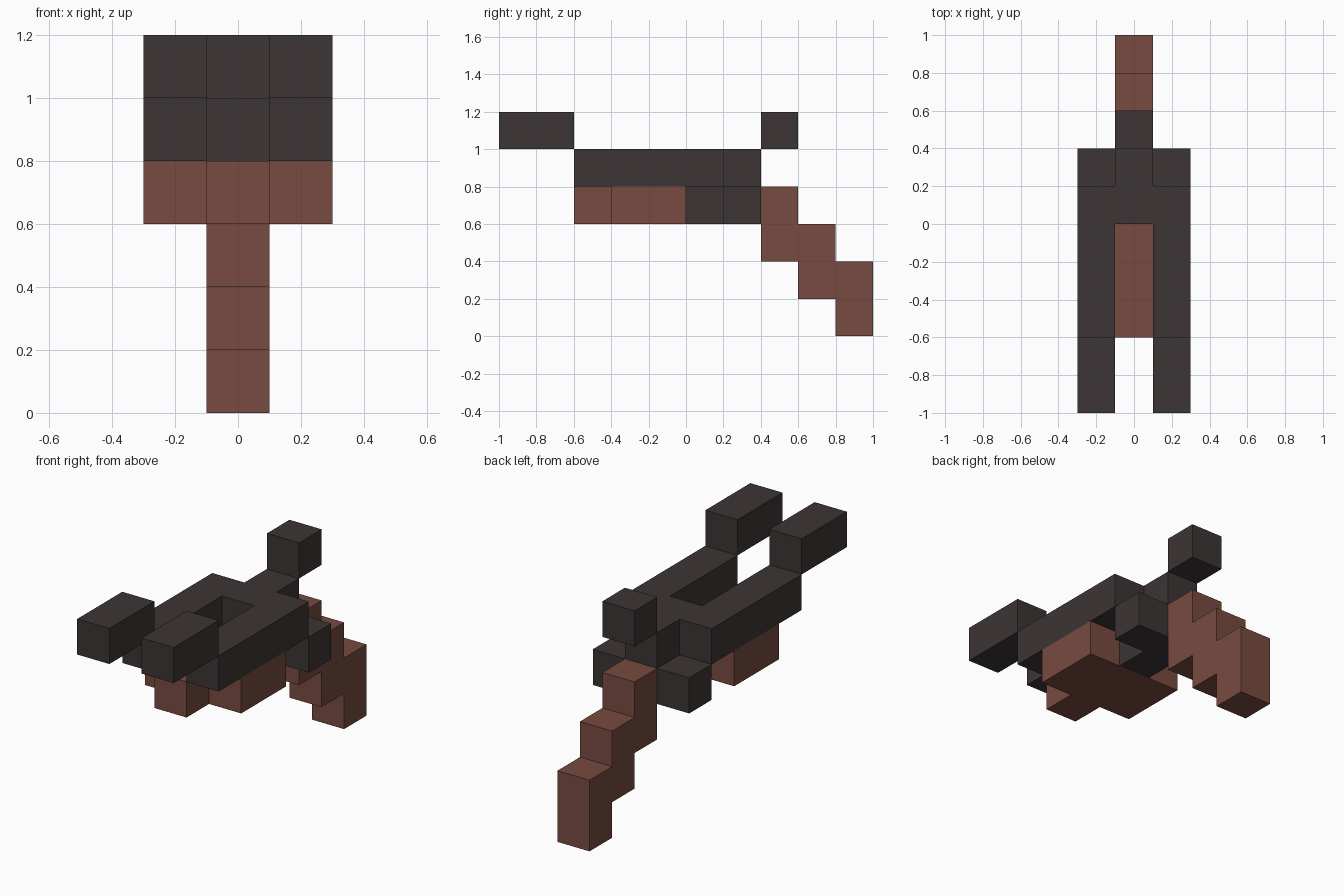
import bpy
import bmesh
from mathutils import Matrix, Vector

U = 0.2  # edge length of one block

cube = bpy.data.objects.get("Cube")
if cube:
    bpy.data.objects.remove(cube, do_unlink=True)


def make_material(name, rgb):
    mat = bpy.data.materials.new(name)
    mat.use_nodes = True
    color = (*rgb, 1.0)
    mat.diffuse_color = color
    bsdf = next(n for n in mat.node_tree.nodes if n.type == 'BSDF_PRINCIPLED')
    bsdf.inputs["Base Color"].default_value = color
    return mat


DARK = make_material("dark_metal", (0.045, 0.036, 0.035))
BROWN = make_material("reddish_wood", (0.184, 0.070, 0.052))


def block(name, mat, x, y, z):
    """Flat-shaded box from (min, max) ranges on each axis, counted in blocks."""
    ranges = (x, y, z)
    centre = Vector([(lo + hi) / 2 * U for lo, hi in ranges])
    size = Vector([(hi - lo) * U for lo, hi in ranges])
    bm = bmesh.new()
    bmesh.ops.create_cube(bm, size=1, matrix=Matrix.Diagonal((*size, 1)))
    mesh = bpy.data.meshes.new(name)
    bm.to_mesh(mesh)
    bm.free()
    mesh.materials.append(mat)
    obj = bpy.data.objects.new(name, mesh)
    obj.location = centre
    bpy.context.collection.objects.link(obj)
    return obj


MID = (-0.5, 0.5)

# Paired parts on both sides
for side, x in (("left", (0.5, 1.5)), ("right", (-1.5, -0.5))):
    block(f"{side}_muzzle", DARK, x, (-5, -3), (5, 6))
    block(f"{side}_barrel", DARK, x, (-3, 1), (4, 5))
    block(f"{side}_rear_lug", DARK, x, (1, 2), (3, 4))
    block(f"{side}_fore_grip", BROWN, x, (-2, 0), (3, 4))

# Central body
block("fore_stock", BROWN, MID, (-3, 0), (3, 4))
block("receiver", DARK, MID, (0, 2), (3, 5))
block("hammer", DARK, MID, (2, 3), (5, 6))

# Stepped handle descending towards the back
for step in range(3):
    block(f"handle_step_{step + 1}", BROWN, MID,
          (2 + step, 3 + step), (2 - step, 4 - step))
